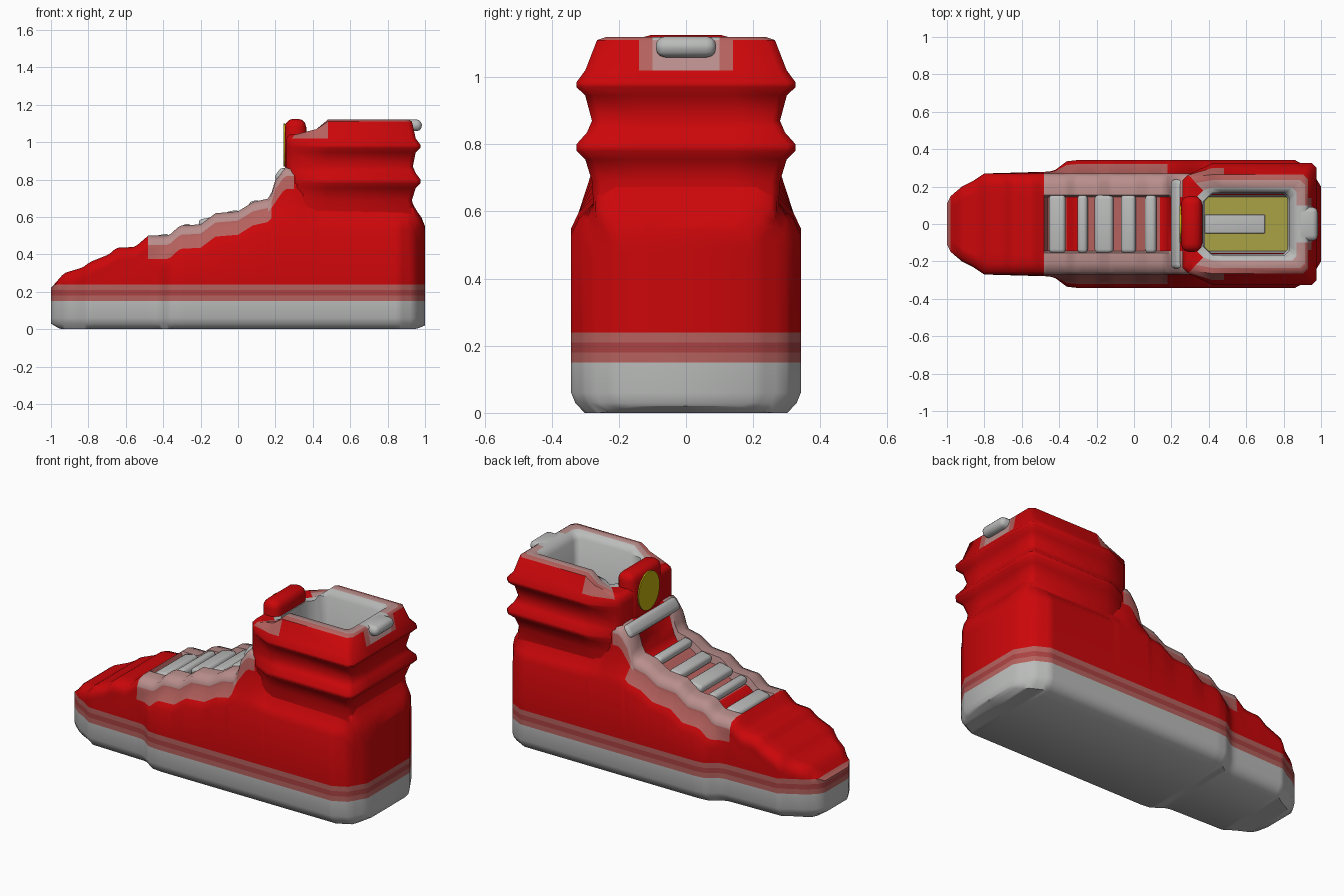
import bpy, bmesh, math

cube = bpy.data.objects.get("Cube")
if cube:
    bpy.data.objects.remove(cube)


def material(name, *rgb):
    m = bpy.data.materials.new(name)
    m.use_nodes = True
    m.diffuse_color = (*rgb, 1)
    shader = next(n for n in m.node_tree.nodes if n.type == "BSDF_PRINCIPLED")
    shader.inputs["Base Color"].default_value = (*rgb, 1)
    shader.inputs["Roughness"].default_value = 0.7
    return m


PALETTE = [
    material("red", .6, .002, .003),
    material("grey", .49, .5, .49),
    material("soft_pink", .48, .27, .26),
    material("mid_pink", .46, .12, .11),
    material("deep_pink", .4, .055, .055),
    material("insole_yellow", .4, .36, .06),
    material("badge_yellow", .52, .43, .004),
]
RED, GREY, SOFT, MID, DEEP, INSOLE, BADGE = range(len(PALETTE))


def curve(keys):
    """Piecewise linear function through (x, value) pairs."""
    def f(x):
        for (a, u), (b, v) in zip(keys, keys[1:]):
            if x <= b:
                return u + (v - u) * max(0, (x - a) / (b - a))
        return keys[-1][1]
    return f


def finish(name, bm, angle=40):
    bmesh.ops.recalc_face_normals(bm, faces=bm.faces)
    mesh = bpy.data.meshes.new(name)
    bm.to_mesh(mesh)
    bm.free()
    for m in PALETTE:
        mesh.materials.append(m)
    ob = bpy.data.objects.new(name, mesh)
    bpy.context.collection.objects.link(ob)
    bpy.ops.object.select_all(action="DESELECT")
    ob.select_set(True)
    bpy.context.view_layer.objects.active = ob
    bpy.ops.object.shade_smooth_by_angle(angle=math.radians(angle))
    return ob


def loft(name, half_rows, rule, capped):
    """Skin mirrored half sections; rule picks the colour of each face."""
    bm = bmesh.new()
    rows = []
    for half in half_rows:
        ring = half + [(x, -y, z) for x, y, z in reversed(half)]
        rows.append([bm.verts.new(p) for p in ring])
    n = len(rows[0])
    for k, (a, b) in enumerate(zip(rows, rows[1:])):
        for j in range(n):
            i = (j + 1) % n
            f = bm.faces.new((a[j], a[i], b[i], b[j]))
            f.material_index = rule(k, f.calc_center_median())
    if capped:
        for k, row in ((0, rows[0]), (len(rows), rows[-1])):
            # strips across the mirrored halves, coloured by height
            for j in range(n // 2 - 1):
                f = bm.faces.new((row[j], row[j + 1], row[n - 2 - j], row[n - 1 - j]))
                f.material_index = rule(k, f.calc_center_median())
    bmesh.ops.remove_doubles(bm, verts=bm.verts, dist=.0003)
    return finish(name, bm, 50)


def block(name, center, size, bevel, color, tilt=0):
    bm = bmesh.new()
    bmesh.ops.create_cube(bm, size=1)
    bmesh.ops.scale(bm, vec=size, verts=bm.verts)
    bmesh.ops.bevel(bm, geom=bm.edges[:], offset=bevel, segments=3,
                    profile=.5, affect="EDGES")
    for f in bm.faces:
        f.material_index = color
    ob = finish(name, bm, 60)
    ob.location = center
    ob.rotation_euler.y = tilt
    return ob


# Side profile, plan width and sole edge along the length
top = curve([(-1, .22), (-.93, .3), (-.83, .33), (-.79, .36), (-.69, .4), (-.65, .435),
             (-.55, .44), (-.48, .5), (-.37, .5), (-.31, .555), (-.2, .56), (-.12, .62),
             (0, .63), (.08, .68), (.17, .7), (.2, .8), (.25, .87), (.3, .87),
             (.42, .71), (.92, .7), (.95, .64), (.98, .6), (1, .55)])
width = curve([(-1, .11), (-.985, .145), (-.92, .2), (-.86, .23), (-.8, .27), (-.45, .28),
               (-.42, .29), (-.36, .335), (-.3, .342), (.86, .342), (.94, .3), (1, .2)])
sole_edge = curve([(-1, .03), (-.95, 0), (.95, 0), (1, .02)])


def recess(x):
    if .37 < x < .83:
        return top(x) - .35
    return .045 if -.47 < x < .21 else 0


def section(x):
    h, w = top(x), width(x)
    crown = min(w, .27)
    wall = min(h - .17, .55)
    low = [(0, 0), (w - .04, 0), (w - .012, .03), (w, .06), (w, .15),
           (w, .18), (w, .21), (w, .24)]
    slope = [(w, wall), (w * .7 + crown * .3, wall + .045), (crown, max(wall + .1, h - .12)),
             (crown, h - .05), (crown - .015, h - .015), (crown - .06, h)]
    inner = min(.155, crown - .07)
    low = [(y, min(h, max(z, sole_edge(x)))) for y, z in low]
    slope = [(y, min(h, max(z, .24))) for y, z in slope]
    bed = [(inner, h), (inner - .01, h - recess(x)), (0, h - recess(x))]
    return [(x, y, z) for y, z in low + slope + bed]


def body_color(k, c):
    for limit, color in ((.15, GREY), (.18, MID), (.21, DEEP), (.24, MID)):
        if c.z < limit:
            return color
    y, depth = abs(c.y), top(c.x) - c.z
    if .36 < c.x < .84 and y < .16:
        return INSOLE if c.z < .36 else GREY
    if -.49 < c.x < .3:
        if y < .15:
            return RED if c.x > .14 or -.36 < c.x < -.31 else MID
        return SOFT if depth < .05 else MID if depth < .12 else RED
    return RED


# Sole and upper in one skin
loft("shoe_body", [section(-1 + i * .02) for i in range(101)], body_color, True)


# Padded ankle collar: height, half width, back, front of each ring
RINGS = [(.6, .275, .95, .258), (.69, .28, .93, .258), (.755, .3, .95, .258),
         (.78, .326, .976, .258), (.8, .326, .976, .258), (.835, .295, .95, .258),
         (.87, .28, .935, .258), (.945, .3, .95, .258), (.97, .326, .976, .258),
         (.985, .326, .976, .258), (1.02, .3, .95, .258), (1.11, .265, .93, .275),
         (1.12, .235, .915, .3), (1.12, .195, .87, .34), (1.08, .167, .83, .37),
         (.6, .16, .82, .37)]


def collar_ring(z, w, back, front):
    f = min(.262, w - .016)
    plan = [(front, 0, 1.04), (front, f - .03, 1.04), (front + .03, f, 1.04),
            (.42, w, 1.07), (.48, w, 2), (back - .025, w, 2), (back, w - .025, 2),
            (back, min(.14, w - .05), 2), (back, .1, 2), (back, 0, 2)]
    return [(x, y, min(z, limit)) for x, y, limit in plan]


def collar_color(k, c):
    heel = c.x > .87 and abs(c.y) < .15
    if k > 10 and c.x < .35:
        return RED
    if k >= 13:
        return GREY
    if k >= 11:
        return GREY if heel and abs(c.y) < .11 else MID if k == 11 else SOFT
    if k == 10 and heel:
        return SOFT if abs(c.y) < .1 else MID
    return MID if k == 10 and .33 < c.x < .46 else RED


loft("ankle_collar", [collar_ring(*r) for r in RINGS], collar_color, False)

# Tongue with oval badge
block("tongue", (.308, 0, .91), (.114, .3, .43), .045, RED)
bm = bmesh.new()
bmesh.ops.create_cone(bm, cap_ends=True, segments=24, radius1=.5, radius2=.5, depth=.009)
bmesh.ops.scale(bm, vec=(.23, .2, 1), verts=bm.verts)
for f in bm.faces:
    f.material_index = BADGE
badge = finish("tongue_badge", bm)
badge.location = (.249, 0, .985)
badge.rotation_euler.y = math.pi / 2

# Heel pull tab and insole stripe
block("heel_tab", (.925, 0, 1.09), (.115, .18, .062), .028, GREY)
block("insole_stripe", (.535, 0, .353), (.33, .1, .008), .003, GREY)

# Lace bars bridging the recessed throat
for i, (x, size) in enumerate([(-.41, .09), (-.275, .055), (-.16, .1), (-.03, .08), (.09, .06)]):
    block(f"lace_{i + 1}", (x, 0, top(x) - .02), (size, .31, .05), .02, GREY, -.2)
block("top_lace", (.236, 0, .822), (.08, .48, .06), .025, GREY, -.95)
